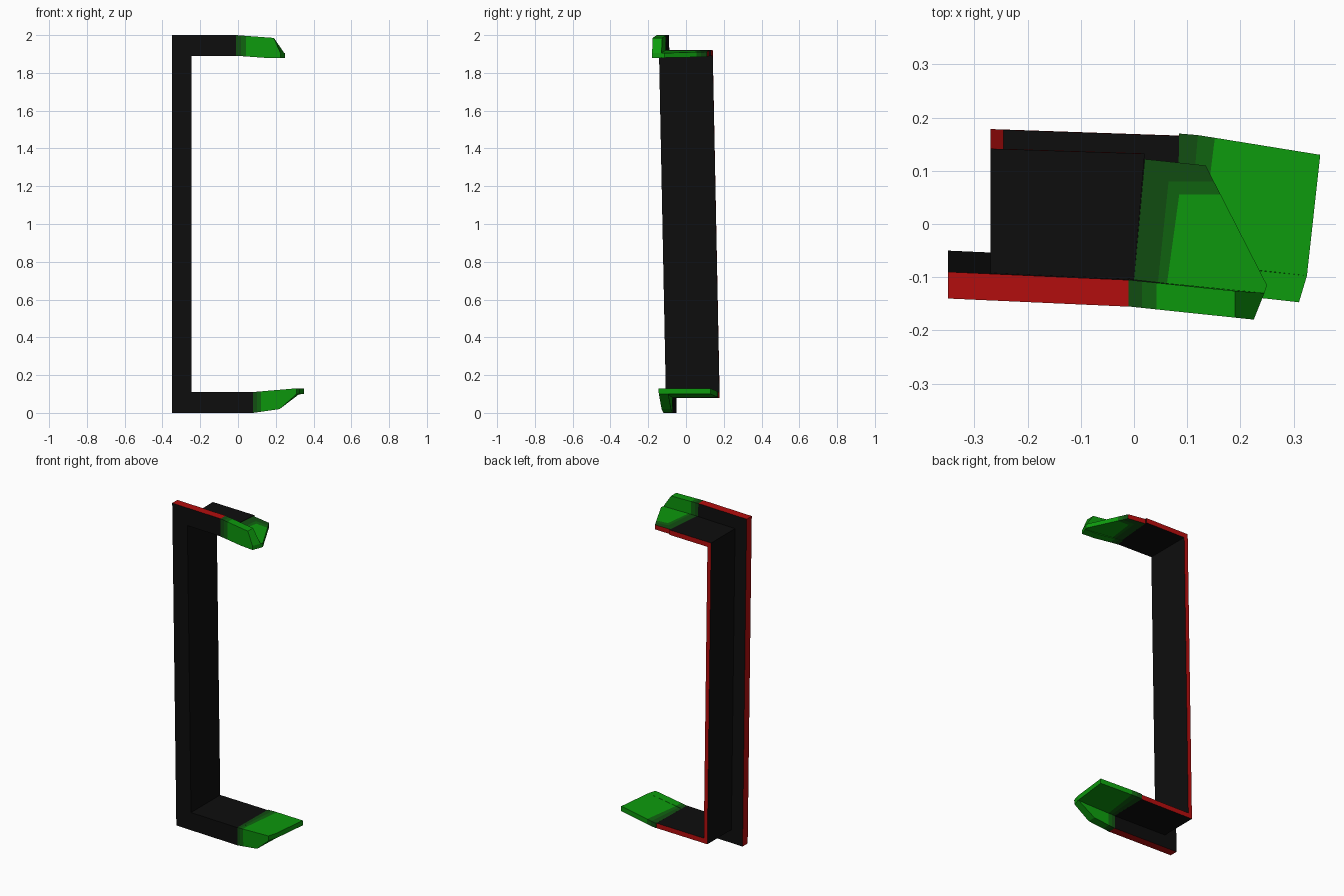
import bpy, bmesh
from mathutils import Vector

cube = bpy.data.objects.get("Cube")
if cube:
    bpy.data.objects.remove(cube, do_unlink=True)

BLACK, RED, DARK, MID, GREEN = range(5)
COLOURS = [("black", (0.004, 0.004, 0.004)), ("red", (0.45, 0.004, 0.004)),
           ("dark_green", (0.006, 0.075, 0.006)), ("mid_green", (0.005, 0.125, 0.005)),
           ("bright_green", (0.004, 0.32, 0.004))]
MATS = []
for label, rgb in COLOURS:
    m = bpy.data.materials.new(label)
    m.use_nodes = True
    m.diffuse_color = (*rgb, 1)
    bsdf = next(n for n in m.node_tree.nodes if n.type == 'BSDF_PRINCIPLED')
    bsdf.inputs["Base Color"].default_value = (*rgb, 1)
    MATS.append(m)


def slab(name, panels, near, far, edge_rule=None, far_mat=None):
    """Thick sheet of flat panels [(material, 2D points)], closed around its rim."""
    bm = bmesh.new()
    verts, rims = {}, {}
    for mat, pts in panels:
        for p in pts:
            if p not in verts:
                verts[p] = (bm.verts.new(near(*p)), bm.verts.new(far(*p)))
        bm.faces.new([verts[p][0] for p in pts]).material_index = mat
        back = bm.faces.new([verts[p][1] for p in reversed(pts)])
        back.material_index = mat if far_mat is None else far_mat
        for a, b in zip(pts, pts[1:] + pts[:1]):
            if (b, a) in rims:
                del rims[b, a]
            else:
                rims[a, b] = mat
    for (a, b), mat in rims.items():
        f = bm.faces.new([verts[a][0], verts[a][1], verts[b][1], verts[b][0]])
        mid = (Vector(a) + Vector(b)) / 2
        f.material_index = edge_rule(mid, mat) if edge_rule else mat
    bmesh.ops.recalc_face_normals(bm, faces=bm.faces[:])
    me = bpy.data.meshes.new(name)
    bm.to_mesh(me)
    bm.free()
    for m in MATS:
        me.materials.append(m)
    ob = bpy.data.objects.new(name, me)
    bpy.context.collection.objects.link(ob)


T = 0.05  # flange thickness


# Front flange: leaning C with red outer rim
def front_y(x, z):
    return -0.10 - 0.02 * z - 0.045 * (x + 0.35)


def outer_rim(mid, mat):
    return RED if mid.x < -0.3 or mid.y < 0.01 or mid.y > 1.99 else BLACK


slab("front_flange",
     [(BLACK, [(-0.35, 0), (0.08, 0), (0.08, 0.11), (-0.245, 0.11),
               (-0.245, 1.89), (-0.01, 1.89), (-0.01, 2), (-0.35, 2)])],
     lambda x, z: (x, front_y(x, z), z),
     lambda x, z: (x, front_y(x, z) + T, z), outer_rim)


# Inner web: thin C running backwards, red rear edge
def web_back(x, z):
    slant = 0 if x < -0.1 else (0.02 if z > 1 else 0.005)
    return (x + slant, 0.18 - 0.02 * z - 0.035 * (x + 0.27), z)


slab("inner_web",
     [(BLACK, [(-0.27, 0.08), (0.08, 0.08), (0.08, 0.11), (-0.245, 0.11),
               (-0.245, 1.89), (0, 1.89), (0, 1.92), (-0.27, 1.92)])],
     lambda x, z: (x, front_y(x, z) + T, z), web_back, far_mat=RED)


# Upper tip, front flange
def upper_y(x):
    return -0.155 - 0.105 * (x + 0.01)


slab("upper_tip_flange",
     [(DARK, [(-0.01, 1.89), (0.015, 1.889), (0.015, 1.998), (-0.01, 2)]),
      (MID, [(0.015, 1.889), (0.042, 1.887), (0.042, 1.996), (0.015, 1.998)]),
      (GREEN, [(0.042, 1.887), (0.14, 1.88), (0.225, 1.88), (0.225, 1.905),
               (0.19, 1.985), (0.042, 1.996)])],
     lambda x, z: (x, upper_y(x), z),
     lambda x, z: (x + (0.02 if x > 0.2 else 0), upper_y(x) + T, z))

# Upper tip, plate with bands turning along the rear edge
slab("upper_tip_plate",
     [(DARK, [(0, -0.105), (0.045, -0.11), (0.065, 0.08), (0.15, 0.08),
              (0.135, 0.11), (0.02, 0.122)]),
      (MID, [(0.045, -0.11), (0.062, -0.112), (0.085, 0.055), (0.163, 0.055),
             (0.15, 0.08), (0.065, 0.08)]),
      (GREEN, [(0.062, -0.112), (0.245, -0.13), (0.25, -0.115), (0.163, 0.055),
               (0.085, 0.055)])],
     lambda x, y: (x, y, 1.92 - 0.06 * x),
     lambda x, y: (x, y, 1.89 - 0.04 * x),
     lambda mid, mat: RED if mid.y > 0.1 else mat)


# Lower tip, front flange
def lower_y(x, z):
    return -0.12 - 0.05 * (x - 0.08) - 0.12 * z * min(1, (x - 0.08) / 0.15)


slab("lower_tip_flange",
     [(DARK, [(0.08, 0), (0.1, 0.003), (0.1, 0.112), (0.08, 0.11)]),
      (MID, [(0.1, 0.003), (0.122, 0.006), (0.122, 0.114), (0.1, 0.112)]),
      (GREEN, [(0.122, 0.006), (0.22, 0.02), (0.31, 0.1), (0.31, 0.13),
               (0.122, 0.114)])],
     lambda x, z: (x, lower_y(x, z), z),
     lambda x, z: (x + (0.015 if x > 0.3 else 0), lower_y(x, z) + T, z))

# Lower tip, plate
slab("lower_tip_plate",
     [(DARK, [(0.08, -0.07), (0.1, -0.071), (0.12, 0.167), (0.085, 0.17)]),
      (MID, [(0.1, -0.071), (0.122, -0.075), (0.152, 0.162), (0.12, 0.167)]),
      (GREEN, [(0.122, -0.075), (0.325, -0.097), (0.35, 0.13), (0.152, 0.162)])],
     lambda x, y: (x, y, 0.11 + 0.08 * (min(x, 0.33) - 0.08)),
     lambda x, y: (x, y, 0.08 + 0.08 * (min(x, 0.33) - 0.08)))
